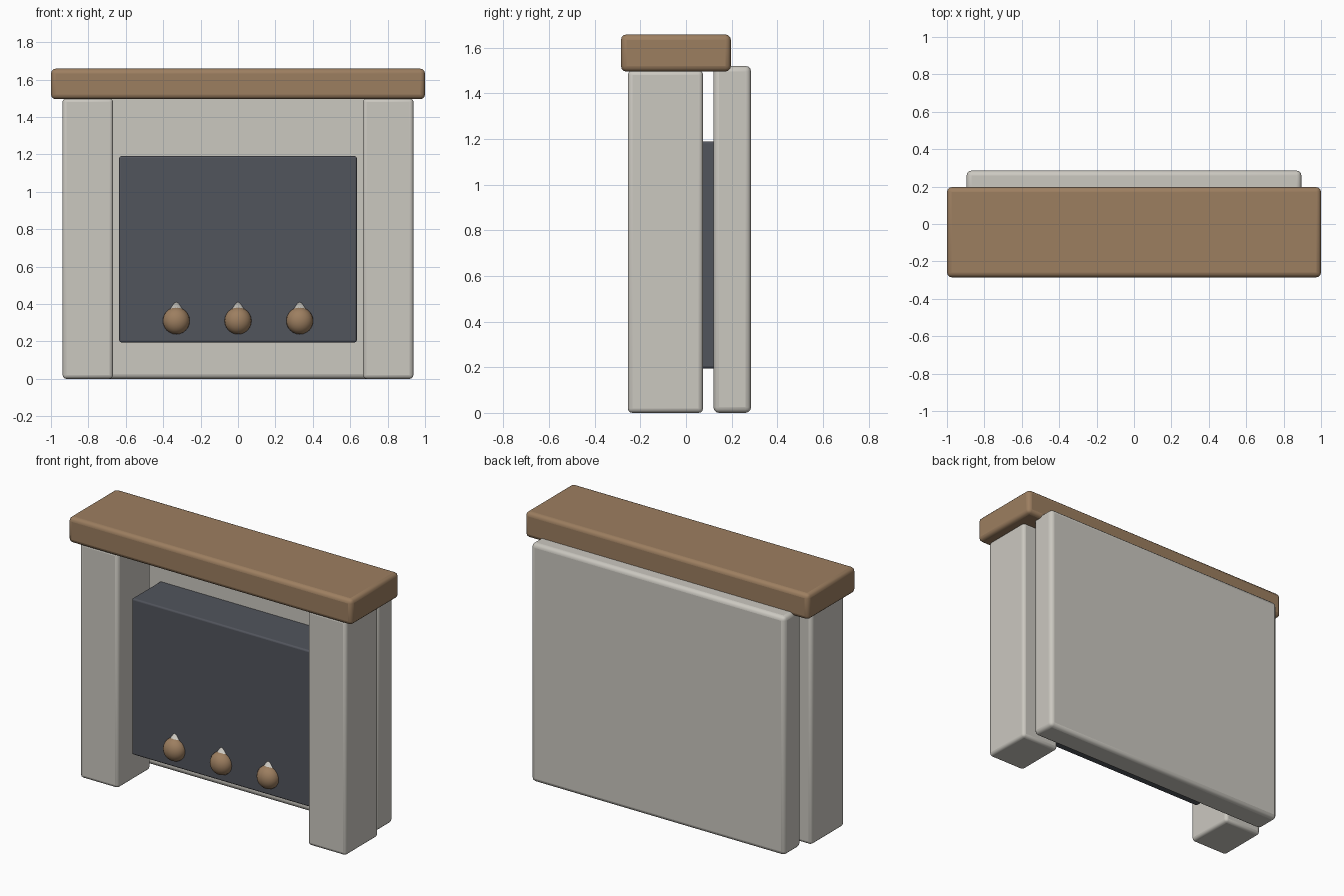
import bpy
import math

if "Cube" in bpy.data.objects:
    bpy.data.objects.remove(bpy.data.objects["Cube"])


def material(name, rgb):
    mat = bpy.data.materials.new(name)
    mat.use_nodes = True
    mat.diffuse_color = (*rgb, 1)
    bsdf = next(n for n in mat.node_tree.nodes if n.type == "BSDF_PRINCIPLED")
    bsdf.inputs["Base Color"].default_value = (*rgb, 1)
    bsdf.inputs["Roughness"].default_value = 0.8
    return mat


stone = material("pale stone", (0.6, 0.58, 0.53))
wood = material("brown wood", (0.335, 0.21, 0.117))
iron = material("dark slate", (0.083, 0.089, 0.107))


def finish(obj, name, mat):
    obj.name = name
    obj.data.materials.append(mat)
    bpy.ops.object.shade_smooth_by_angle(angle=math.radians(35))
    return obj


def block(name, low, high, bevel, mat):
    """Rounded box between two opposite corners."""
    centre = [(a + b) / 2 for a, b in zip(low, high)]
    bpy.ops.mesh.primitive_cube_add(size=1, location=centre)
    obj = bpy.context.object
    obj.scale = [b - a for a, b in zip(low, high)]
    bpy.ops.object.transform_apply(location=False, rotation=False, scale=True)
    mod = obj.modifiers.new("rounded edges", "BEVEL")
    mod.width = bevel
    mod.segments = 3
    return finish(obj, name, mat)


# Mantel shelf and back wall
block("mantel_shelf", (-1, -0.285, 1.495), (1, 0.197, 1.658), 0.025, wood)
block("back_wall", (-0.895, 0.12, 0), (0.895, 0.285, 1.52), 0.025, stone)

# Pillars on both sides
for side, x in (("left", 0.803), ("right", -0.803)):
    block(side + "_pillar", (x - 0.135, -0.255, 0), (x + 0.135, 0.075, 1.5), 0.02, stone)

# Firebox
FACE = -0.165
block("firebox", (-0.635, FACE, 0.195), (0.635, 0.14, 1.19), 0.01, iron)

# Rounded log ends, each with a small flame rising behind it
for side, x in (("right", -0.33), ("middle", 0), ("left", 0.33)):
    bpy.ops.mesh.primitive_uv_sphere_add(segments=24, ring_count=12, radius=0.072,
                                         location=(x, FACE, 0.31))
    log = bpy.context.object
    log.scale.y = 0.85
    finish(log, side + "_log_end", wood)
    bpy.ops.mesh.primitive_cone_add(vertices=12, radius1=0.07, radius2=0, depth=0.14,
                                    location=(x, FACE + 0.02, 0.38))
    finish(bpy.context.object, side + "_flame", stone)
